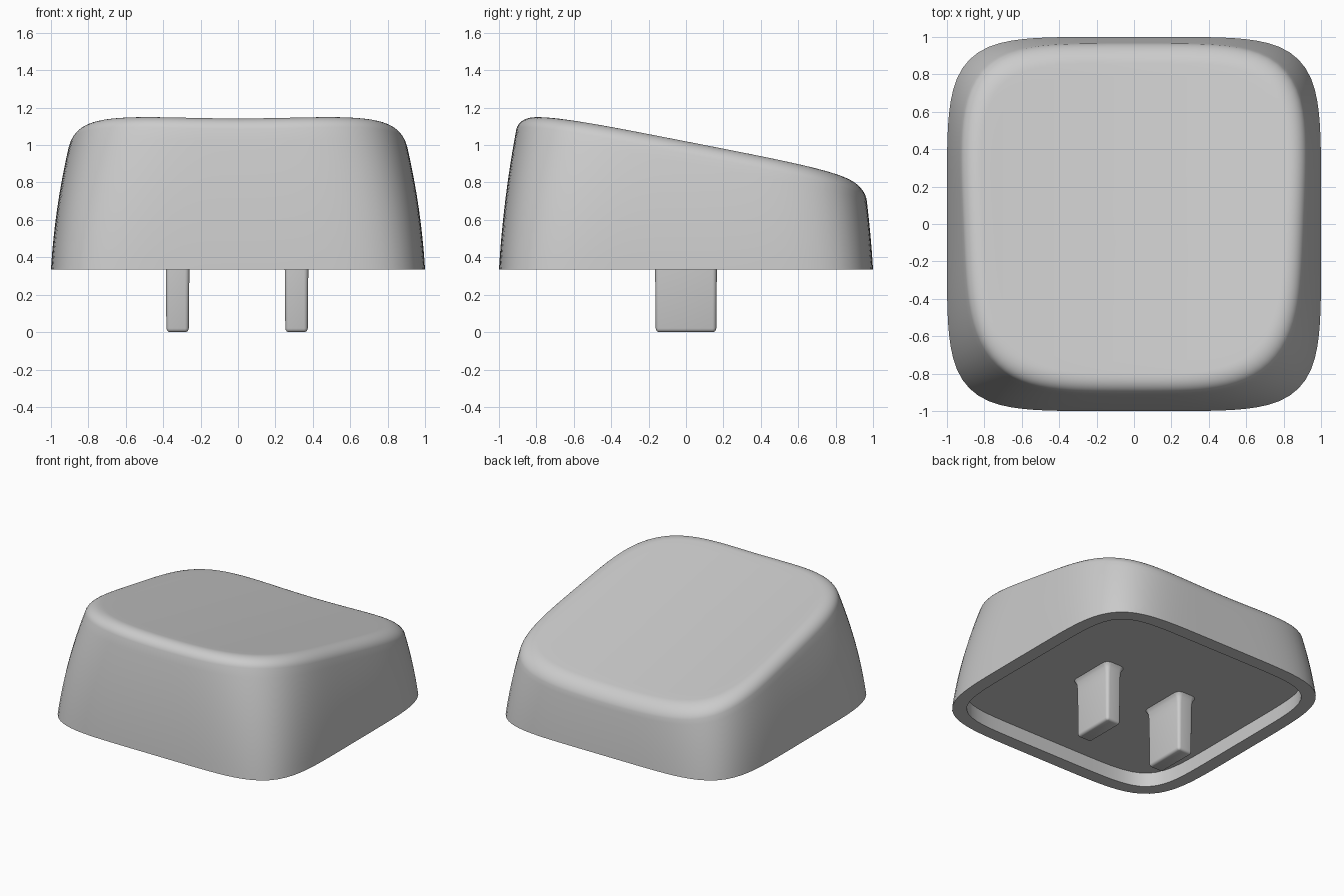
import bpy, bmesh, math

old = bpy.data.objects.get("Cube")
if old:
    bpy.data.objects.remove(old, do_unlink=True)

grey = bpy.data.materials.new("light grey plastic")
grey.use_nodes = True
COLOUR = (0.6, 0.6, 0.6, 1)
grey.diffuse_color = COLOUR
grey.node_tree.nodes["Principled BSDF"].inputs["Base Color"].default_value = COLOUR

BASE, CEILING = 0.335, 0.44
SEGMENTS = 128


def loft(name, rings):
    """Skin a list of equal-length rings and cap both ends."""
    bm = bmesh.new()
    loops = [[bm.verts.new(p) for p in ring] for ring in rings]
    for a, b in zip(loops, loops[1:]):
        for i in range(len(a)):
            j = (i + 1) % len(a)
            bm.faces.new((a[i], a[j], b[j], b[i]))
    bm.faces.new(loops[0])
    bm.faces.new(loops[-1])
    bmesh.ops.recalc_face_normals(bm, faces=bm.faces)
    mesh = bpy.data.meshes.new(name)
    bm.to_mesh(mesh)
    bm.free()
    mesh.materials.append(grey)
    obj = bpy.data.objects.new(name, mesh)
    bpy.context.collection.objects.link(obj)
    bpy.ops.object.select_all(action='DESELECT')
    obj.select_set(True)
    bpy.context.view_layer.objects.active = obj
    bpy.ops.object.shade_smooth_by_angle(angle=math.radians(35))
    return obj


def top_height(x, y):
    """Sloping top, gently dished from side to side."""
    return 0.98 - 0.2 * y + 0.06 * x * x


def squircle(angle, hx, hy, n):
    c, s = math.cos(angle), math.sin(angle)
    r = (abs(c) ** n + abs(s) ** n) ** (-1 / n)
    return hx * r * c, hy * r * s


def wall_xy(angle, z, inset=0.0):
    """Outline of the curved wall: narrower and rounder with height."""
    t = z - BASE
    return squircle(angle, 1 - 0.06 * t - 0.13 * t * t - inset,
                    1 - 0.06 * t - 0.085 * t * t - inset, 5.4 - 2.1 * t)


DROP, ROUND = 0.075, 0.11
START = 0.25
angles = [2 * math.pi * i / SEGMENTS for i in range(SEGMENTS)]

# Height at which the wall meets the rounded rim, for each direction
rim_z = []
for a in angles:
    z = 0.9
    for _ in range(8):
        z = top_height(*wall_xy(a, z)) - DROP
    rim_z.append(z)

# Underside recess
rings = []
for z in (CEILING, BASE):
    rings.append([(*squircle(a, 0.9, 0.9, 6.5), z) for a in angles])

# Outer walls
STEPS = 12
for k in range(STEPS + 1):
    ring = []
    for a, rz in zip(angles, rim_z):
        z = BASE + (rz - BASE) * k / STEPS
        ring.append((*wall_xy(a, z), z))
    rings.append(ring)

# Rounded rim
STEPS = 10
for k in range(1, STEPS + 1):
    u = START + (math.pi / 2 - START) * k / STEPS
    inset = ROUND * (math.cos(START) - math.cos(u))
    rise = (math.sin(u) - math.sin(START)) / (1 - math.sin(START))
    ring = []
    for a, rz in zip(angles, rim_z):
        x, y = wall_xy(a, rz, inset)
        ring.append((x, y, top_height(x, y) - DROP * (1 - rise)))
    rings.append(ring)

# Dished top
edge = rings[-1]
for k in range(1, 13):
    f = 1 - k / 12.3
    rings.append([(x * f, y * f, top_height(x * f, y * f)) for x, y, _ in edge])

loft("key_body", rings)


def rounded_rectangle(cx, hx, hy, radius, z):
    ring = []
    for q, (sx, sy) in enumerate(((1, 1), (-1, 1), (-1, -1), (1, -1))):
        for i in range(6):
            a = math.pi / 2 * (q + i / 5)
            ring.append((cx + sx * (hx - radius) + radius * math.cos(a),
                         sy * (hy - radius) + radius * math.sin(a), z))
    return ring


# Two prongs flaring into the recess ceiling, with softened tips
PRONG = ((0.45, 0.03), (0.43, 0.014), (0.41, 0.006), (0.37, 0.001), (0.33, 0),
         (0.02, -0.003), (0.01, -0.006), (0.004, -0.011), (0, -0.02))
for side, cx in (("left", 0.313), ("right", -0.323)):
    loft(side + "_prong", [rounded_rectangle(cx, 0.063 + g, 0.165 + g, 0.024 + g, z)
                           for z, g in PRONG])
